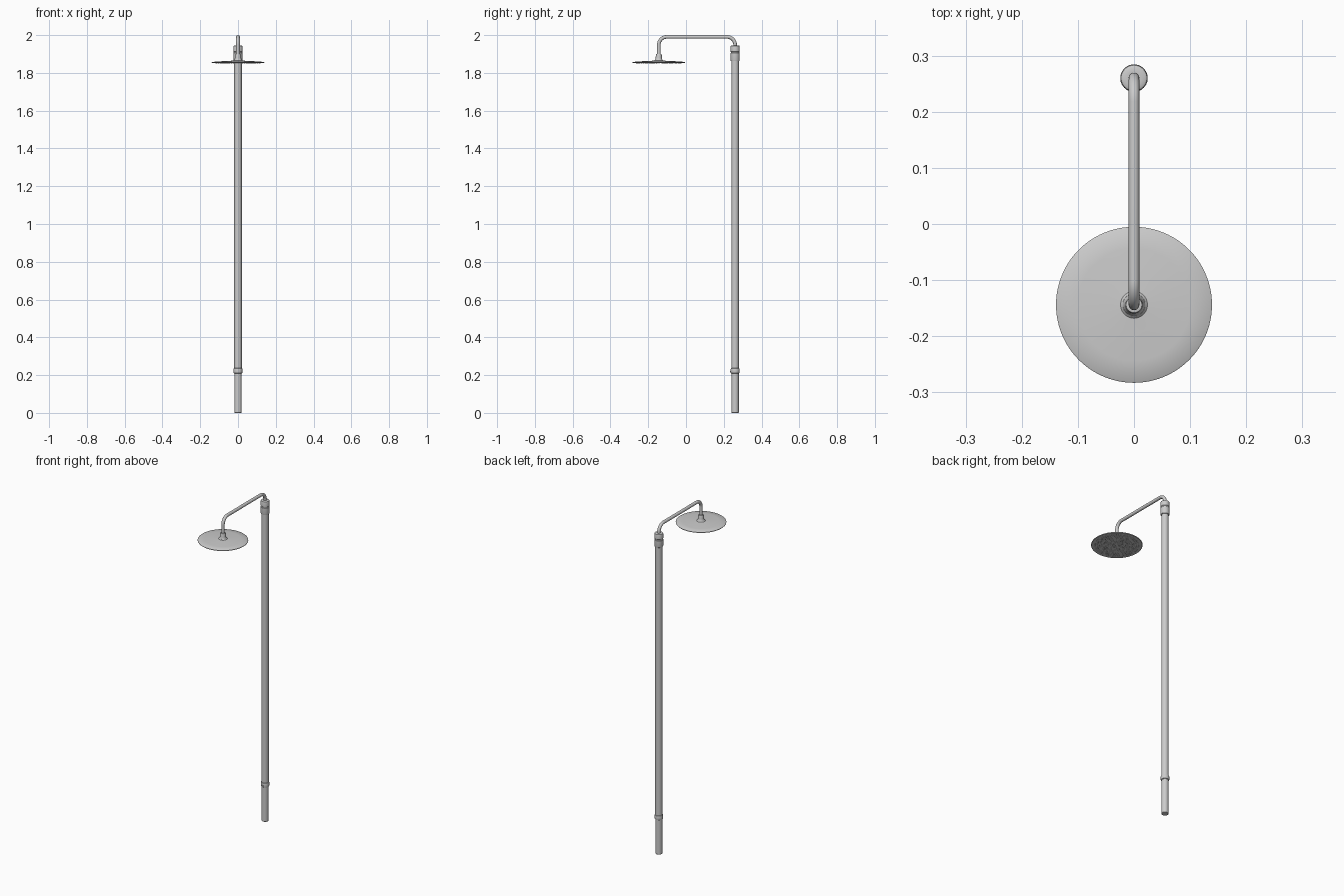
import bpy, bmesh, math
from mathutils import Vector, Matrix

if "Cube" in bpy.data.objects:
    bpy.data.objects.remove(bpy.data.objects["Cube"])

POST_Y, HEAD_Y = 0.26, -0.144


def finish(name, bm, angle=35):
    bmesh.ops.recalc_face_normals(bm, faces=bm.faces)
    mesh = bpy.data.meshes.new(name)
    bm.to_mesh(mesh)
    bm.free()
    ob = bpy.data.objects.new(name, mesh)
    bpy.context.collection.objects.link(ob)
    bpy.ops.object.select_all(action='DESELECT')
    ob.select_set(True)
    bpy.context.view_layer.objects.active = ob
    bpy.ops.object.shade_smooth_by_angle(angle=math.radians(angle))
    return ob


def loft(name, rings):
    bm = bmesh.new()
    loops = [[bm.verts.new(p) for p in ring] for ring in rings]
    for a, b in zip(loops, loops[1:]):
        n = len(a)
        for i in range(n):
            bm.faces.new((a[i], a[(i + 1) % n], b[(i + 1) % n], b[i]))
    bm.faces.new(loops[0])
    bm.faces.new(loops[-1])
    return finish(name, bm)


def lathe(name, y, profile, sides=48):
    """Turn (radius, z) pairs around a vertical axis at (0, y)."""
    angles = [math.tau * i / sides for i in range(sides)]
    return loft(name, [[(r * math.cos(a), y + r * math.sin(a), z) for a in angles]
                       for r, z in profile])


# Standing pipe: lower foot, joint ring with screw, long column, top collar
lathe("lower_post", POST_Y, [(0.018, 0), (0.0195, 0.002), (0.0195, 0.215)])
lathe("joint_ring", POST_Y, [(0.0195, 0.209), (0.0225, 0.211), (0.0235, 0.215),
                             (0.0235, 0.231), (0.0225, 0.235), (0.0195, 0.237)])
lathe("main_post", POST_Y, [(0.02, 0.225), (0.02, 1.88)])
lathe("top_collar", POST_Y, [(0.020, 1.862), (0.0235, 1.864), (0.0245, 1.868),
                             (0.0245, 1.905), (0.0225, 1.907), (0.0225, 1.911),
                             (0.0245, 1.913), (0.0245, 1.938), (0.023, 1.943),
                             (0.020, 1.945), (0.012, 1.945)])

bm = bmesh.new()
bmesh.ops.create_cone(bm, cap_ends=True, segments=16, radius1=0.004, radius2=0.004,
                      depth=0.007,
                      matrix=Matrix.Translation((0, POST_Y - 0.0245, 0.219))
                      @ Matrix.Rotation(math.pi / 2, 4, 'X'))
finish("joint_screw", bm)

# Arm: round tube swept along a path with two rounded corners
ARM_R, BEND, TOP = 0.0095, 0.042, 1.9905
path = [(POST_Y, 1.935, math.pi / 2)]
for cy, start in ((POST_Y - BEND, 0), (HEAD_Y + BEND, math.pi / 2)):
    for i in range(13):
        a = start + math.pi / 2 * i / 12
        path.append((cy + BEND * math.cos(a), TOP - BEND + BEND * math.sin(a), a + math.pi / 2))
path.append((HEAD_Y, 1.885, math.pi * 1.5))
rings = []
for y, z, heading in path:
    side = Vector((0, -math.sin(heading), math.cos(heading)))
    rings.append([Vector((0, y, z)) + ARM_R * (math.cos(t) * Vector((1, 0, 0)) + math.sin(t) * side)
                  for t in (math.tau * k / 24 for k in range(24))])
loft("arm", rings)

# Swivel connector between arm and head
lathe("head_connector", HEAD_Y, [(0.021, 1.862), (0.0205, 1.868), (0.018, 1.872),
                                 (0.0165, 1.880), (0.0155, 1.896), (0.014, 1.900),
                                 (0.009, 1.901)], 32)

# Thin round shower head, gently domed on top
lathe("shower_head", HEAD_Y, [(0.132, 1.8525), (0.137, 1.8525), (0.139, 1.8545),
                              (0.139, 1.8565), (0.137, 1.858), (0.10, 1.861),
                              (0.05, 1.8635), (0.024, 1.865), (0.020, 1.869)], 96)

# Rings of small nozzles under the head
bm = bmesh.new()
for ring in range(11):
    radius = 0.0118 * ring
    count = max(1, ring * 6)
    for k in range(count):
        a = math.tau * (k + 0.5 * (ring % 2)) / count
        pos = (radius * math.cos(a), HEAD_Y + radius * math.sin(a), 1.8518)
        bmesh.ops.create_cone(bm, cap_ends=True, segments=8, radius1=0.0013,
                              radius2=0.0021, depth=0.0025,
                              matrix=Matrix.Translation(pos))
finish("nozzles", bm)
